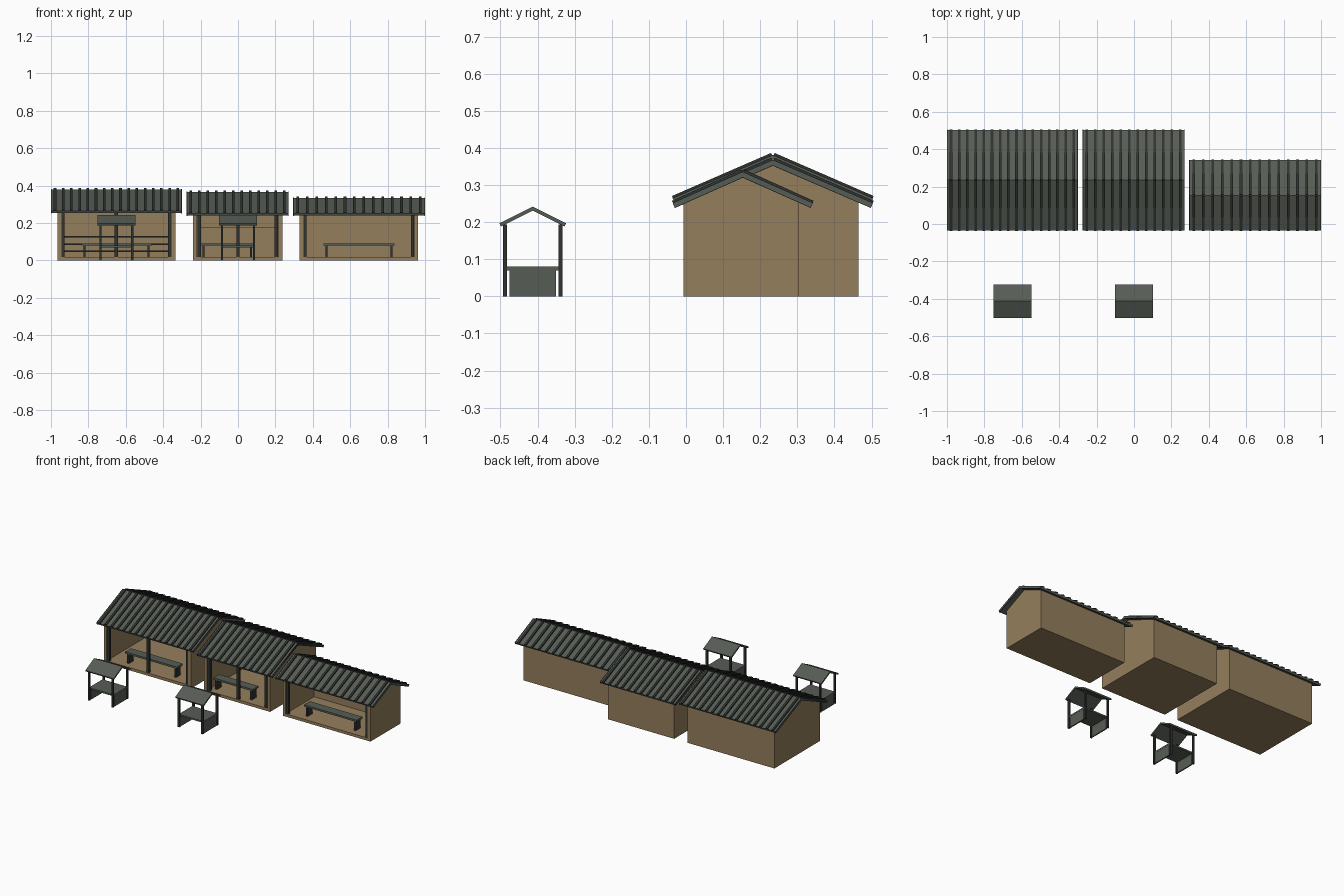
import bpy, bmesh, math

if "Cube" in bpy.data.objects:
    bpy.data.objects.remove(bpy.data.objects["Cube"])


def material(name, rgb):
    m = bpy.data.materials.new(name)
    m.diffuse_color = (*rgb, 1)
    m.use_nodes = True
    m.node_tree.nodes["Principled BSDF"].inputs["Base Color"].default_value = m.diffuse_color
    return m


WOOD = material("tan wall", (0.30, 0.21, 0.11))
SHEET = material("grey green sheet", (0.095, 0.108, 0.09))
DARK = material("dark frame", (0.028, 0.033, 0.03))


def prism(bm, profile, x0, x1):
    """Extrude a (y, z) profile from x0 to x1."""
    a = [bm.verts.new((x0, y, z)) for y, z in profile]
    b = [bm.verts.new((x1, y, z)) for y, z in profile]
    bm.faces.new(a)
    bm.faces.new(b[::-1])
    n = len(a)
    for i in range(n):
        j = (i + 1) % n
        bm.faces.new((a[i], b[i], b[j], a[j]))


def box(bm, x0, x1, y0, y1, z0, z1):
    prism(bm, [(y0, z0), (y1, z0), (y1, z1), (y0, z1)], x0, x1)


def finish(bm, name, mat):
    bmesh.ops.recalc_face_normals(bm, faces=bm.faces)
    me = bpy.data.meshes.new(name)
    bm.to_mesh(me)
    bm.free()
    me.materials.append(mat)
    ob = bpy.data.objects.new(name, me)
    bpy.context.collection.objects.link(ob)


def boxes(name, mat, *dims):
    bm = bmesh.new()
    for d in dims:
        box(bm, *d)
    finish(bm, name, mat)


def slopes(ridge_y, ridge_z, eave_y, eave_z, thick):
    """Two slab profiles lying below the line from ridge to eave."""
    run, drop = ridge_y - eave_y, ridge_z - eave_z
    l = math.hypot(run, drop)
    dy, dz = drop / l * thick, run / l * thick
    out = []
    for s in (-1, 1):
        out.append([(ridge_y, ridge_z), (ridge_y + s * run, eave_z),
                    (ridge_y + s * (run - dy), eave_z - dz),
                    (ridge_y, ridge_z - thick * l / run)])
    return out


def building(name, x0, x1, y1, rx0, rx1, ry, rz, ez, ribs, posts, bench):
    y0, t, ey = -0.007, 0.02, -0.035
    slope = (rz - ez) / (ry - ey)
    def under(y):
        return rz - 0.012 - abs(y - ry) * slope
    # floor, back wall and gable walls
    bm = bmesh.new()
    box(bm, x0, x1, y0, y1, 0, 0.018)
    box(bm, x0 + t, x1 - t, y1 - t, y1, 0.018, under(y1))
    gable = [(y0, 0.018), (y1, 0.018), (y1, under(y1)), (ry, under(ry)), (y0, under(y0))]
    prism(bm, gable, x0, x0 + t)
    prism(bm, gable, x1 - t, x1)
    finish(bm, name + "_walls", WOOD)
    # roof sheets
    bm = bmesh.new()
    for p in slopes(ry, rz, ey, ez, 0.012):
        prism(bm, p, rx0, rx1)
    finish(bm, name + "_roof_sheets", SHEET)
    # raised ribs on both slopes
    bm = bmesh.new()
    step = (rx1 - rx0) / ribs
    n = math.hypot(1, slope)
    h = 0.007
    for i in range(ribs):
        x = rx0 + step * (i + 0.5)
        for s in (-1, 1):
            a, b = ry + s * 0.002, ry + s * (ry - ey)
            oy, oz = s * slope / n * h, h / n
            prism(bm, [(a, rz), (b, ez), (b + oy, ez + oz), (a + oy, rz + oz)],
                  x - 0.007, x + 0.007)
    # dark barge edges at the roof ends
    for xa, xb in ((rx0, rx0 + 0.004), (rx1 - 0.004, rx1)):
        for p in slopes(ry, rz + 0.001, ey - 0.001, ez + 0.001, 0.015):
            prism(bm, p, xa, xb)
    finish(bm, name + "_roof_ribs", DARK)
    # front posts
    boxes(name + "_posts", DARK,
          *[(p - 0.009, p + 0.009, -0.004, 0.014, 0.018, under(0)) for p in posts])
    # bench
    b0, b1 = bench
    boxes(name + "_bench_top", SHEET, (b0, b1, 0.03, 0.09, 0.08, 0.092))
    boxes(name + "_bench_legs", DARK,
          *[(x, x + 0.012, 0.036, 0.084, 0.018, 0.08) for x in (b0 + 0.01, b1 - 0.022)])


building("large_shed", -0.965, -0.335, 0.465, -1, -0.30, 0.234, 0.380, 0.264, 16,
         (-0.936, -0.651, -0.365), (-0.837, -0.463))
building("middle_shed", -0.24, 0.237, 0.465, -0.275, 0.27, 0.234, 0.367, 0.251, 12,
         (-0.208, 0.0, 0.205), (-0.20, 0.085))
building("small_shed", 0.33, 0.963, 0.305, 0.295, 1, 0.153, 0.335, 0.251, 14,
         (0.358, 0.933), (0.457, 0.837))

# rails along the back of the large shed, low partition in the middle shed
boxes("large_shed_rails", DARK,
      *[(-0.945, -0.355, 0.40, 0.445, z, z + 0.008) for z in (0.044, 0.084, 0.124)])
boxes("middle_shed_partition", WOOD, (-0.22, 0.217, 0.38, 0.445, 0.018, 0.175))

# two market stalls
for name, cx in (("left_stall", -0.65), ("right_stall", 0.0)):
    cy = -0.413
    bm = bmesh.new()
    for p in slopes(cy, 0.242, -0.503, 0.197, 0.01):
        prism(bm, p, cx - 0.102, cx + 0.102)
    finish(bm, name + "_roof", SHEET)
    boxes(name + "_posts", DARK,
          *[(cx + sx * 0.085 - 0.006, cx + sx * 0.085 + 0.006,
             cy + sy * 0.075 - 0.005, cy + sy * 0.075 + 0.005, 0, 0.194)
            for sx in (-1, 1) for sy in (-1, 1)])
    boxes(name + "_counter", SHEET,
          (cx - 0.09, cx + 0.09, cy - 0.07, cy + 0.07, 0.07, 0.08))
    boxes(name + "_side_panels", SHEET,
          *[(cx + s * 0.085 - 0.004, cx + s * 0.085 + 0.004,
             cy - 0.063, cy + 0.063, 0, 0.07) for s in (-1, 1)])
